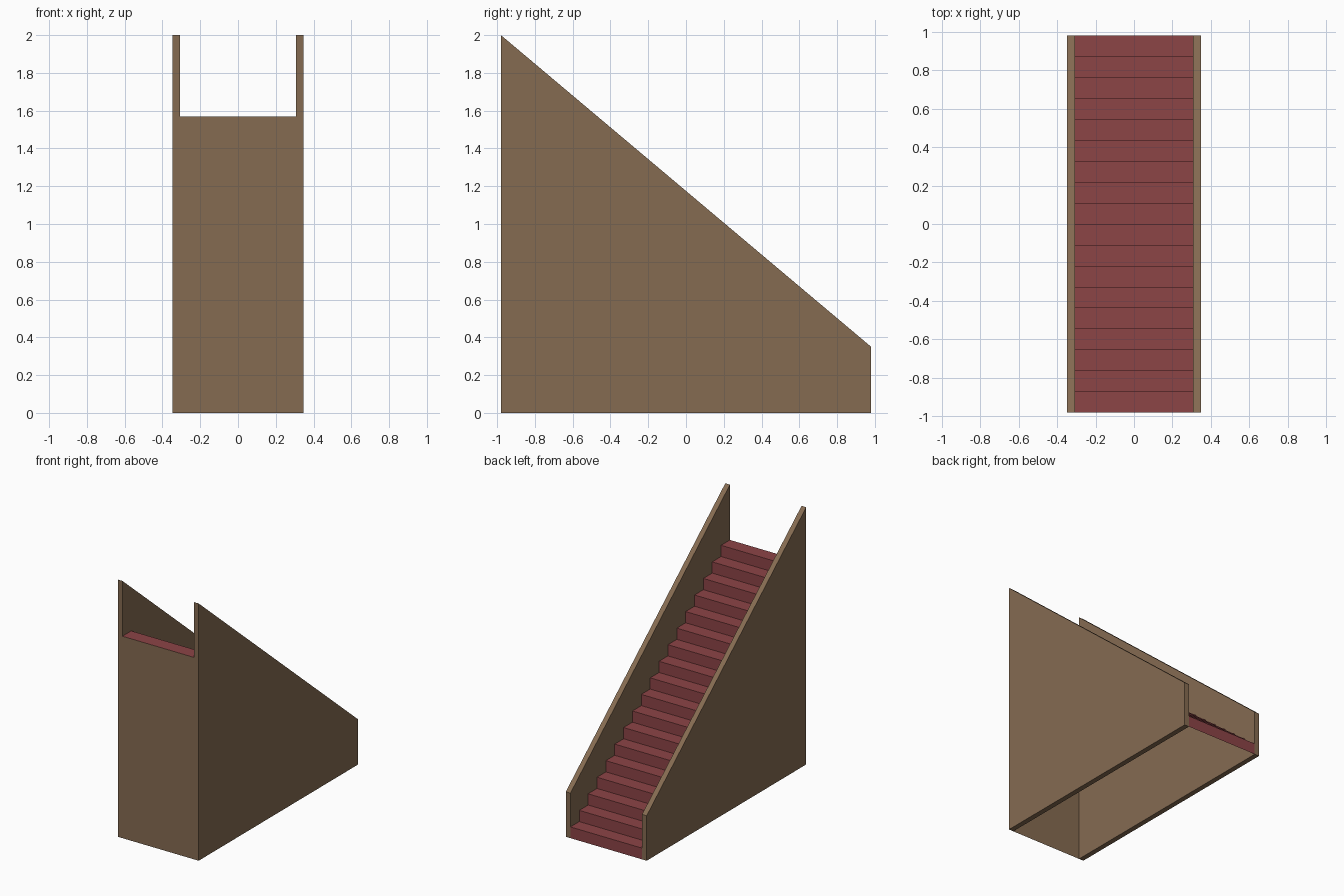
import bpy
import bmesh

cube = bpy.data.objects.get("Cube")
if cube:
    bpy.data.objects.remove(cube, do_unlink=True)

HALF_LEN = 0.98
INNER, OUTER = 0.308, 0.348
STEPS = 18
STAIR_TOP = 1.57
RUN = 2 * HALF_LEN / STEPS
RISE = STAIR_TOP / STEPS


def material(name, rgb):
    mat = bpy.data.materials.new(name)
    mat.use_nodes = True
    mat.diffuse_color = (*rgb, 1)
    bsdf = mat.node_tree.nodes["Principled BSDF"]
    bsdf.inputs["Base Color"].default_value = (*rgb, 1)
    bsdf.inputs["Roughness"].default_value = 0.8
    return mat


wood = material("brown wood", (0.235, 0.147, 0.083))
carpet = material("red carpet", (0.262, 0.058, 0.061))


def sweep(name, profile, x0, x1, mats, solid):
    """Sweep a (y, z) profile from x0 to x1; solid closes it and caps both ends."""
    bm = bmesh.new()
    a, b = [[bm.verts.new((x, y, z)) for y, z in profile] for x in (x0, x1)]
    count = len(profile)
    for i in range(count if solid else count - 1):
        j = (i + 1) % count
        bm.faces.new((a[i], a[j], b[j], b[i]))
    if solid:
        bm.faces.new(a)
        bm.faces.new(b)
        bmesh.ops.recalc_face_normals(bm, faces=bm.faces)
    mesh = bpy.data.meshes.new(name)
    bm.to_mesh(mesh)
    bm.free()
    for mat in mats:
        mesh.materials.append(mat)
    obj = bpy.data.objects.new(name, mesh)
    bpy.context.collection.objects.link(obj)
    return obj


# Sloping side walls
wall = [(-HALF_LEN, 0), (HALF_LEN, 0), (HALF_LEN, 0.35), (-HALF_LEN, 2)]
sweep("left_wall", wall, INNER, OUTER, [wood], True)
sweep("right_wall", wall, -OUTER, -INNER, [wood], True)

# Risers and treads, climbing from the back to the front, hollow below
zigzag = [(HALF_LEN, 0)]
for i in range(STEPS):
    y, z = HALF_LEN - i * RUN, (i + 1) * RISE
    zigzag += [(y, z), (y - RUN, z)]
sweep("stairs", zigzag, -INNER, INNER, [carpet], False)

# Upright panel closing the tall end
panel = [(-HALF_LEN, STAIR_TOP), (-HALF_LEN, 0)]
sweep("front_panel", panel, -INNER, INNER, [wood], False)
